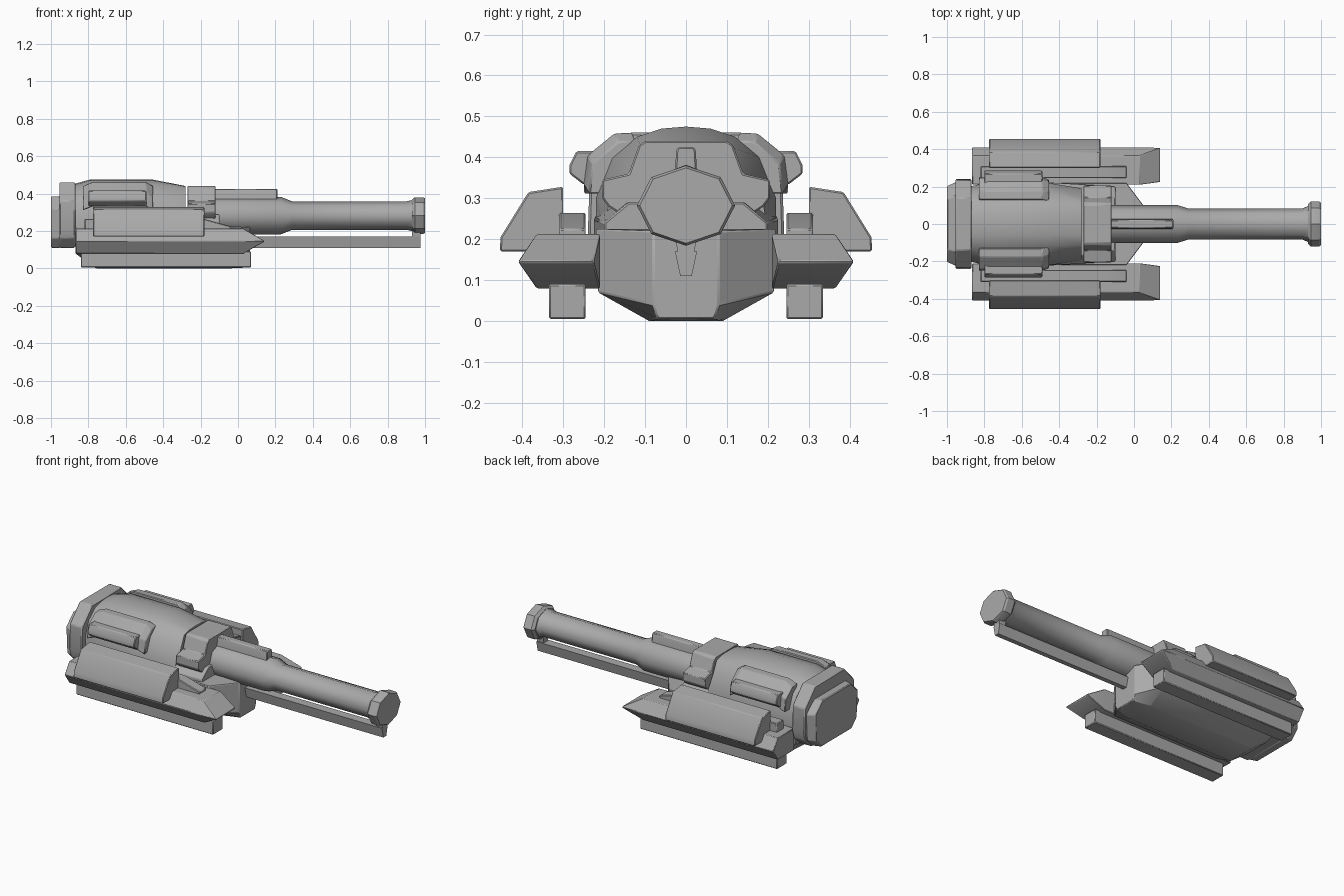
import bpy, bmesh, math
from mathutils import Vector

if "Cube" in bpy.data.objects:
    bpy.data.objects.remove(bpy.data.objects["Cube"], do_unlink=True)

GREY = bpy.data.materials.new("plain grey")
GREY.use_nodes = True
COLOUR = (0.4, 0.4, 0.4, 1)
GREY.diffuse_color = COLOUR
GREY.node_tree.nodes["Principled BSDF"].inputs["Base Color"].default_value = COLOUR


def finish(name, bm, bevel=0.0, angle=30):
    bmesh.ops.recalc_face_normals(bm, faces=bm.faces)
    mesh = bpy.data.meshes.new(name)
    bm.to_mesh(mesh)
    bm.free()
    mesh.materials.append(GREY)
    ob = bpy.data.objects.new(name, mesh)
    bpy.context.collection.objects.link(ob)
    bpy.ops.object.select_all(action='DESELECT')
    ob.select_set(True)
    bpy.context.view_layer.objects.active = ob
    bpy.ops.object.shade_smooth_by_angle(angle=math.radians(angle))
    if bevel:
        mod = ob.modifiers.new("edge bevel", 'BEVEL')
        mod.width, mod.segments, mod.limit_method = bevel, 1, 'ANGLE'
    return ob


def loft(name, sections, bevel=0.0, angle=30):
    """Skin matching (x, [(y, z), ...]) rings and cap both ends."""
    bm = bmesh.new()
    rings = [[bm.verts.new((x, y, z)) for y, z in ring] for x, ring in sections]
    n = len(rings[0])
    for a, b in zip(rings, rings[1:]):
        for i in range(n):
            j = (i + 1) % n
            bm.faces.new((a[i], a[j], b[j], b[i]))
    bm.faces.new(rings[0])
    bm.faces.new(rings[-1])
    return finish(name, bm, bevel, angle)


def sym(half):
    """Mirror a bottom-to-top half outline across y = 0."""
    return half + [(-y, z) for y, z in reversed(half) if y > 0]


def prism(name, x0, x1, ring, bevel=0.004):
    return loft(name, [(x0, ring), (x1, ring)], bevel)


def box(y0, y1, z0, z1):
    return [(y0, z0), (y1, z0), (y1, z1), (y0, z1)]


def pair(name, sections, bevel=0.004):
    for side, s in (("left_side", 1), ("right_side", -1)):
        loft(f"{name}_{side}", [(x, [(s * y, z) for y, z in r]) for x, r in sections], bevel)


def ring8(ry, rz, zc=0.282):
    return [(ry * math.sin(i * math.pi / 4), zc + rz * math.cos(i * math.pi / 4))
            for i in range(8)]


# Lower hull with a faceted nose
hull = sym([(0.09, 0.0), (0.215, 0.07), (0.22, 0.225)])
loft("hull", [(-0.87, sym([(0.08, 0.08), (0.2, 0.11), (0.2, 0.225)])),
              (-0.76, hull), (-0.04, hull),
              (0.065, sym([(0.07, 0.005), (0.08, 0.04), (0.08, 0.22)]))], 0.004)

# Upper housing that narrows toward the gun
rear = sym([(0.22, 0.22), (0.22, 0.3), (0.18, 0.4), (0.12, 0.45), (0.06, 0.47), (0.0, 0.475)])
loft("housing", [(-0.88, sym([(0.2, 0.22), (0.2, 0.3), (0.17, 0.38), (0.11, 0.43),
                              (0.06, 0.445), (0.0, 0.45)])),
                 (-0.79, rear), (-0.46, rear),
                 (-0.28, sym([(0.2, 0.22), (0.19, 0.28), (0.14, 0.36), (0.11, 0.425),
                              (0.06, 0.438), (0.0, 0.44)]))], 0, 35)
loft("housing_skirt", [(-0.5, sym([(0.225, 0.2), (0.225, 0.25), (0.2, 0.29)])),
                       (-0.1, sym([(0.2, 0.2), (0.2, 0.24), (0.14, 0.29)]))], 0.004)

# Gun yoke
prism("yoke", -0.27, -0.12, sym([(0.1, 0.22), (0.19, 0.28), (0.205, 0.3), (0.205, 0.345),
                                 (0.14, 0.36), (0.115, 0.43), (0.1, 0.44)]))

# Barrel, sight rail and underslung rail
loft("barrel", [(x, ring8(ry, rz)) for x, ry, rz in
                ((-0.2, 0.102, 0.1), (0.23, 0.102, 0.1), (0.29, 0.083, 0.076),
                 (0.9, 0.083, 0.076), (0.94, 0.1, 0.085))], 0, 50)
loft("muzzle", [(x, ring8(ry, rz)) for x, ry, rz in
                ((0.93, 0.105, 0.085), (0.945, 0.12, 0.098),
                 (0.99, 0.12, 0.098), (1.0, 0.113, 0.092))])
prism("sight_rail", -0.13, 0.21, sym([(0.028, 0.34), (0.024, 0.415), (0.02, 0.425)]))
prism("lower_rail", 0.0, 0.975, sym([(0.014, 0.11), (0.027, 0.17)]), 0)
prism("rail_bracket", 0.93, 0.975, sym([(0.02, 0.16), (0.027, 0.22)]), 0)

# Rear plate and rear block
prism("rear_plate", -0.955, -0.87, sym([(0.17, 0.11), (0.225, 0.16), (0.24, 0.21),
                                        (0.235, 0.36), (0.14, 0.46)]), 0.006)
block = sym([(0.16, 0.11), (0.215, 0.16), (0.225, 0.32), (0.15, 0.385)])
loft("rear_block", [(-1.0, [(y * 0.9, z) for y, z in block]), (-0.95, block)], 0.005)

# Side pontoons with a wedge nose
pontoon = [(0.21, 0.08), (0.365, 0.08), (0.41, 0.145), (0.365, 0.212), (0.21, 0.212)]
nose = [(0.225, 0.142), (0.405, 0.142), (0.41, 0.145), (0.405, 0.148), (0.225, 0.148)]
pair("pontoon", [(-0.865, pontoon), (0.03, pontoon), (0.14, nose)], 0.003)

# Runners, upper ledges and armour plates along the pontoons
runner = box(0.245, 0.335, 0.005, 0.09)
pair("runner", [(-0.84, runner), (0.07, runner)])
ledge = box(0.245, 0.31, 0.2, 0.264)
pair("ledge", [(-0.82, ledge), (-0.18, ledge), (-0.04, box(0.245, 0.31, 0.2, 0.225))])
plate = [(0.3, 0.17), (0.455, 0.17), (0.453, 0.205), (0.385, 0.315), (0.3, 0.328)]
pair("armour_plate", [(-0.775, plate), (-0.18, plate)])

# Shoulder pods on the housing
inner = [(0.12, 0.33), (0.25, 0.33), (0.24, 0.405), (0.175, 0.458), (0.13, 0.46)]
pair("shoulder_pod", [(-0.83, [(y, z - 0.02) for y, z in inner]), (-0.78, inner),
                      (-0.49, inner), (-0.455, [(y * 0.95, z - 0.02) for y, z in inner])])
outer = [(0.21, 0.335), (0.25, 0.333), (0.285, 0.36), (0.285, 0.38), (0.268, 0.415), (0.21, 0.415)]
pair("outer_pod", [(-0.8, outer), (-0.49, outer)])
